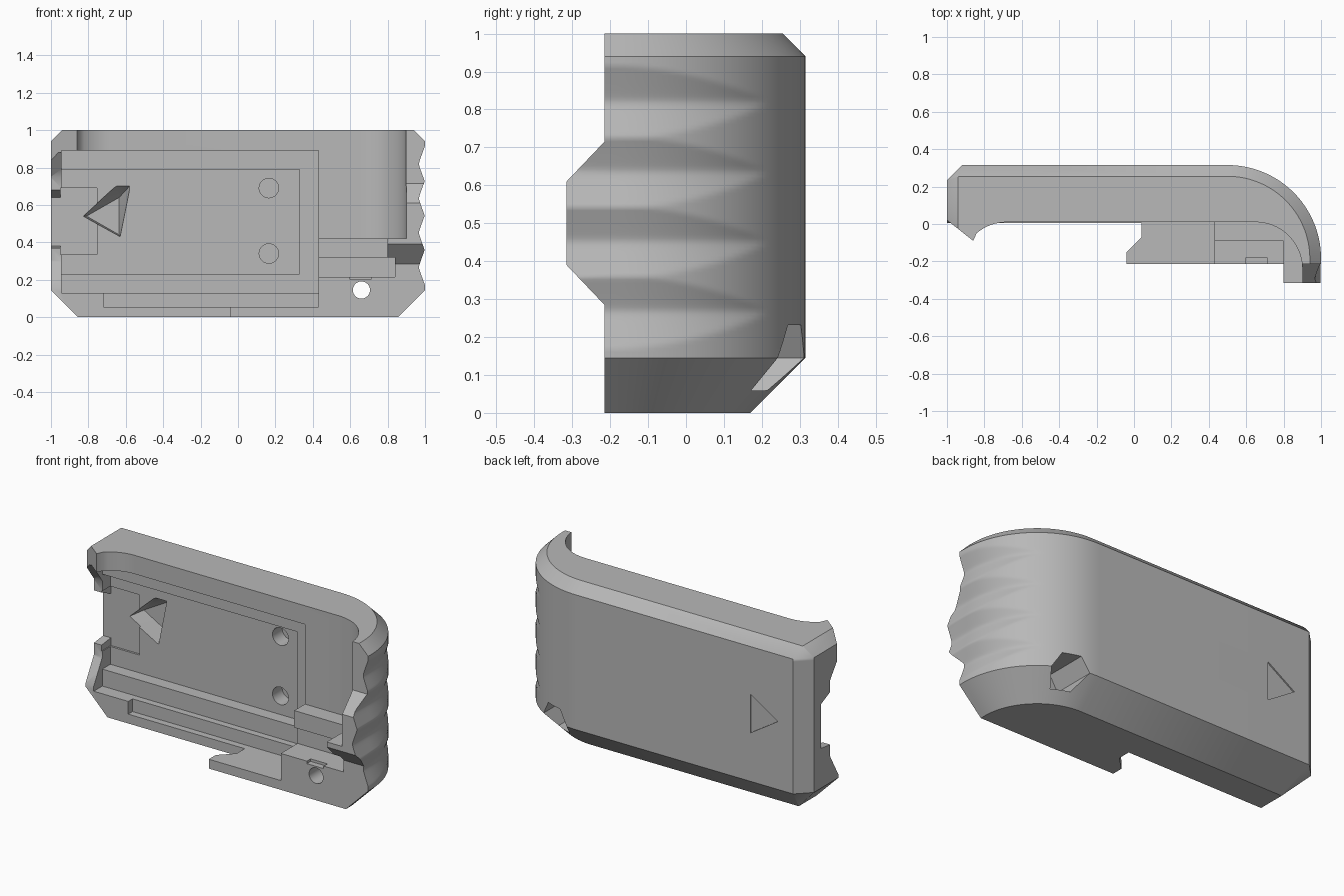
import bpy, bmesh, math

if "Cube" in bpy.data.objects:
    bpy.data.objects.remove(bpy.data.objects["Cube"])

grey = bpy.data.materials.new("matte_grey")
grey.use_nodes = True
grey.diffuse_color = (0.48, 0.48, 0.48, 1)
grey.node_tree.nodes["Principled BSDF"].inputs["Base Color"].default_value = (0.48, 0.48, 0.48, 1)

BACK = 0.315


def finish(name, bm):
    bmesh.ops.recalc_face_normals(bm, faces=bm.faces[:])
    mesh = bpy.data.meshes.new(name)
    bm.to_mesh(mesh)
    bm.free()
    mesh.materials.append(grey)
    obj = bpy.data.objects.new(name, mesh)
    bpy.context.collection.objects.link(obj)
    return obj


def loft(name, rings):
    bm = bmesh.new()
    loops = [[bm.verts.new(p) for p in ring] for ring in rings]
    for a, b in zip(loops, loops[1:]):
        for i in range(len(a)):
            j = (i + 1) % len(a)
            bm.faces.new((a[i], a[j], b[j], b[i]))
    bm.faces.new(loops[0])
    bm.faces.new(loops[-1])
    return finish(name, bm)


def prism(name, pts, axis, lo, hi):
    place = {"x": lambda p, t: (t, p[0], p[1]),
             "y": lambda p, t: (p[0], t, p[1]),
             "z": lambda p, t: (p[0], p[1], t)}[axis]
    return loft(name, [[place(p, t) for p in pts] for t in (lo, hi)])


def box(name, x, y, z):
    return prism(name, [(x[0], y[0]), (x[1], y[0]), (x[1], y[1]), (x[0], y[1])], "z", *z)


def ngon(cx, cz, r, n):
    return [(cx + r * math.cos(2 * math.pi * i / n), cz + r * math.sin(2 * math.pi * i / n))
            for i in range(n)]


def arc(cx, cy, r, a, b, n):
    return [(cx + r * math.cos(math.radians(a + (b - a) * i / n)),
             cy + r * math.sin(math.radians(a + (b - a) * i / n))) for i in range(n + 1)]


# Depth of the V-shaped finger grooves, fading out around the rounded end
def groove(y, z):
    full = 0.036
    fade = max(0, y + 0.215) / 0.445
    zc = min((0.267 + 0.184 * i for i in range(4)), key=lambda c: abs(c - z))
    slope = math.hypot(z - zc, 0.01) / 0.098
    return max(0, full * (1 - fade ** 2 - slope))


# Plan outline of the outer shell at one height, inset by c for the chamfers
def outline(z, c):
    k = max(0.003, 0.08 - 1.3 * c)
    pts = [(-1 + c, -0.4), (-1 + c, BACK - c - k), (-1 + c + k, BACK - c)]
    for i in range(37):
        a = math.radians(90 - 90 * i / 36)
        r = 0.5 - c
        if 0.145 < z < 0.94:
            r -= groove(BACK - 0.5 + 0.5 * math.sin(a), z)
        pts.append((0.5 + r * math.cos(a), BACK - 0.5 + r * math.sin(a)))
    pts.append((pts[-1][0], -0.4))
    return [(x, y, z) for x, y in pts]


steps = 84
levels = [(0, 0.145), (0.145, 0)]
levels += [(0.16 + 0.765 * i / steps, 0) for i in range(steps + 1)]
levels += [(0.94, 0), (1, 0.06)]
shell = loft("case_half", [outline(z, c) for z, c in levels])

cutters = []


def cut(obj):
    obj.hide_render = True
    cutters.append(obj)


# Open inside above the corner block, with the pointed lip end
inner = [(-1.1, -0.5), (-1.1, 0.1), (-0.86, -0.09)]
inner += arc(-0.68, -0.24, 0.25, 130, 90, 8)
inner += arc(0.65, -0.24, 0.25, 90, 0, 20) + [(0.9, -0.5)]
cut(prism("inner_opening", inner, "z", 0.42, 1.1))

# Open inside below, then the free end of the bottom rail
cut(box("lower_opening", (-1.1, 0.43), (-0.5, 0.005), (0.055, 0.45)))
rail = [(-1.1, -0.5), (-1.1, 0.005), (0.04, 0.005), (0.04, -0.07), (-0.04, -0.15), (-0.04, -0.5)]
cut(prism("rail_end", rail, "z", -0.1, 0.055))

# Stepped front of the corner block, with an undercut slot
block = [(-0.5, -0.1), (-0.215, -0.1), (-0.215, 0.215), (-0.09, 0.215), (-0.09, 0.5), (-0.5, 0.5)]
cut(prism("block_front", block, "x", -1.2, 0.8))
cut(box("block_slot", (0.4, 0.84), (-0.25, -0.06), (0.215, 0.32)))

# Side tab with sloped ends
tab = [(-0.5, -0.1), (-0.215, -0.1), (-0.215, 0.285), (-0.315, 0.39),
       (-0.315, 0.61), (-0.215, 0.715), (-0.215, 1.1), (-0.5, 1.1)]
cut(prism("tab_profile", tab, "x", 0.78, 1.2))

# Stepped recesses inside
cut(box("outer_recess", (-0.945, 0.43), (-0.6, 0.085), (0.13, 0.89)))
cut(box("inner_recess", (-0.945, 0.33), (-0.6, 0.16), (0.23, 0.79)))
cut(box("end_recess", (-0.95, -0.755), (-0.6, 0.172), (0.335, 0.69)))
cut(box("rail_slot", (-0.72, 0.43), (-0.1, 0.045), (0.055, 0.15)))

# Notched end wall
wall = [(-0.6, 0.88), (-0.01, 0.88), (0.085, 0.75), (0.085, 0.68), (0.172, 0.64),
        (0.172, 0.38), (0.085, 0.37), (0.085, 0.3), (0.0, 0.15), (-0.6, 0.15)]
cut(prism("end_wall_notch", wall, "x", -1.15, -0.94))

# Round sockets, screw hole, hexagonal nut pocket and small catch
for z in (0.34, 0.69):
    cut(prism("socket", ngon(0.165, z, 0.052, 32), "y", 0.05, 0.25))
cut(prism("screw_hole", ngon(0.66, 0.145, 0.046, 32), "y", -0.6, 0.5))
cut(prism("nut_pocket", ngon(0.66, 0.145, 0.1, 6), "y", 0.05, 0.6))
cut(box("catch", (0.6, 0.71), (-0.4, -0.18), (0.2, 0.23)))

# Slanted triangular pocket inside, shallow triangle on the back
bm = bmesh.new()
for y, pts in ((0.15, ((-0.83, 0.54), (-0.63, 0.43), (-0.575, 0.705), (-0.65, 0.705))),
               (0.28, ((-0.81, 0.54), (-0.635, 0.44), (-0.635, 0.64)))):
    for x, z in pts:
        bm.verts.new((x, y, z))
bmesh.ops.convex_hull(bm, input=bm.verts[:])
cut(finish("triangle_pocket", bm))
cut(prism("back_triangle", [(-0.82, 0.545), (-0.64, 0.43), (-0.64, 0.66)], "y", 0.307, 0.4))

# Apply every cut and tidy up
bpy.ops.object.select_all(action="DESELECT")
bpy.context.view_layer.objects.active = shell
shell.select_set(True)
for obj in cutters:
    mod = shell.modifiers.new(obj.name, "BOOLEAN")
    mod.operation = "DIFFERENCE"
    mod.solver = "EXACT"
    mod.object = obj
    bpy.ops.object.modifier_apply(modifier=mod.name)
    bpy.data.objects.remove(obj)
bpy.ops.object.shade_smooth_by_angle(angle=math.radians(43))
